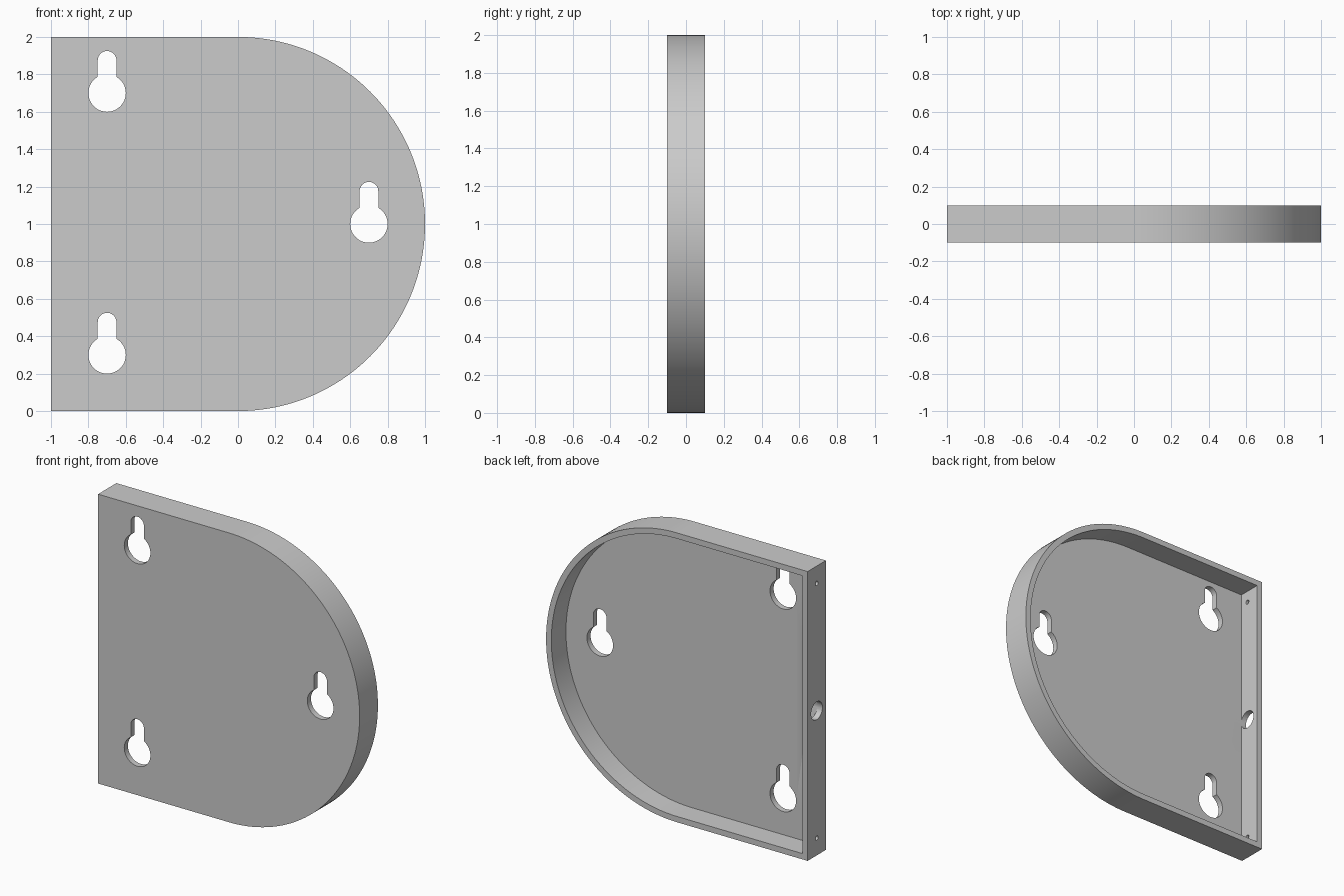
import bpy
import bmesh
from math import cos, sin, pi, asin, radians

cube = bpy.data.objects.get("Cube")
if cube:
    bpy.data.objects.remove(cube, do_unlink=True)

WALL = 0.04      # rim thickness
PLATE = 0.04     # front plate thickness
DEPTH = 0.2

grey = bpy.data.materials.new("light grey")
grey.use_nodes = True
colour = (0.6, 0.6, 0.6, 1)
grey.diffuse_color = colour
grey.node_tree.nodes["Principled BSDF"].inputs["Base Color"].default_value = colour


def arc(cx, cz, r, start, end, steps):
    angles = [start + (end - start) * i / steps for i in range(steps + 1)]
    return [(cx + r * cos(a), cz + r * sin(a)) for a in angles]


def prism(name, outline, low, high, axis="y"):
    """Extrude a closed outline along y (outline in x, z) or x (outline in y, z)."""
    bm = bmesh.new()

    def place(u, v, d):
        return (u, d, v) if axis == "y" else (d, u, v)

    face = bm.faces.new([bm.verts.new(place(u, v, low)) for u, v in outline])
    top = bmesh.ops.extrude_face_region(bm, geom=[face])
    shift = place(0, 0, high - low)
    verts = [g for g in top["geom"] if isinstance(g, bmesh.types.BMVert)]
    bmesh.ops.translate(bm, verts=verts, vec=shift)
    bmesh.ops.recalc_face_normals(bm, faces=bm.faces)
    mesh = bpy.data.meshes.new(name)
    bm.to_mesh(mesh)
    bm.free()
    mesh.materials.append(grey)
    obj = bpy.data.objects.new(name, mesh)
    bpy.context.collection.objects.link(obj)
    return obj


def d_outline(inset):
    """Square on the left, half circle on the right."""
    r = 1 - inset
    return [(-r, 1 + r), (-r, 1 - r)] + arc(0, 1, r, -pi / 2, pi / 2, 96)


def keyhole(cx, cz):
    """Round hole with a narrower round-ended slot above it."""
    r, slot = 0.1, 0.05
    side = pi / 2 - asin(slot / r)
    return (arc(cx, cz, r, pi - side, 2 * pi + side, 40)
            + arc(cx, cz + 0.175, slot, 0, pi, 20))


# Solid body
body = prism("wall_mount_housing", d_outline(0), -DEPTH / 2, DEPTH / 2)

# Hollow, open at the back
cutters = [prism("cavity_cutter", d_outline(WALL), -DEPTH / 2 + PLATE, DEPTH)]

# Hanging keyholes through the front plate
for x, z in ((-0.7, 1.7), (-0.7, 0.3), (0.7, 1.0)):
    cutters.append(prism("keyhole_cutter", keyhole(x, z), -DEPTH, 0))

# Cable hole and two screw holes through the flat side
for z, r in ((1.0, 0.062), (0.12, 0.015), (1.88, 0.015)):
    circle = arc(0, z, r, 0, 2 * pi, 32)[:-1]
    cutters.append(prism("side_hole_cutter", circle, -1.1, -0.9, "x"))

bpy.ops.object.select_all(action="DESELECT")
bpy.context.view_layer.objects.active = body
body.select_set(True)
for cutter in cutters:
    cutter.hide_render = True
    mod = body.modifiers.new("cut", "BOOLEAN")
    mod.operation = "DIFFERENCE"
    mod.solver = "EXACT"
    mod.object = cutter
    bpy.ops.object.modifier_apply(modifier=mod.name)
    bpy.data.objects.remove(cutter, do_unlink=True)

bpy.ops.object.shade_smooth_by_angle(angle=radians(30))
